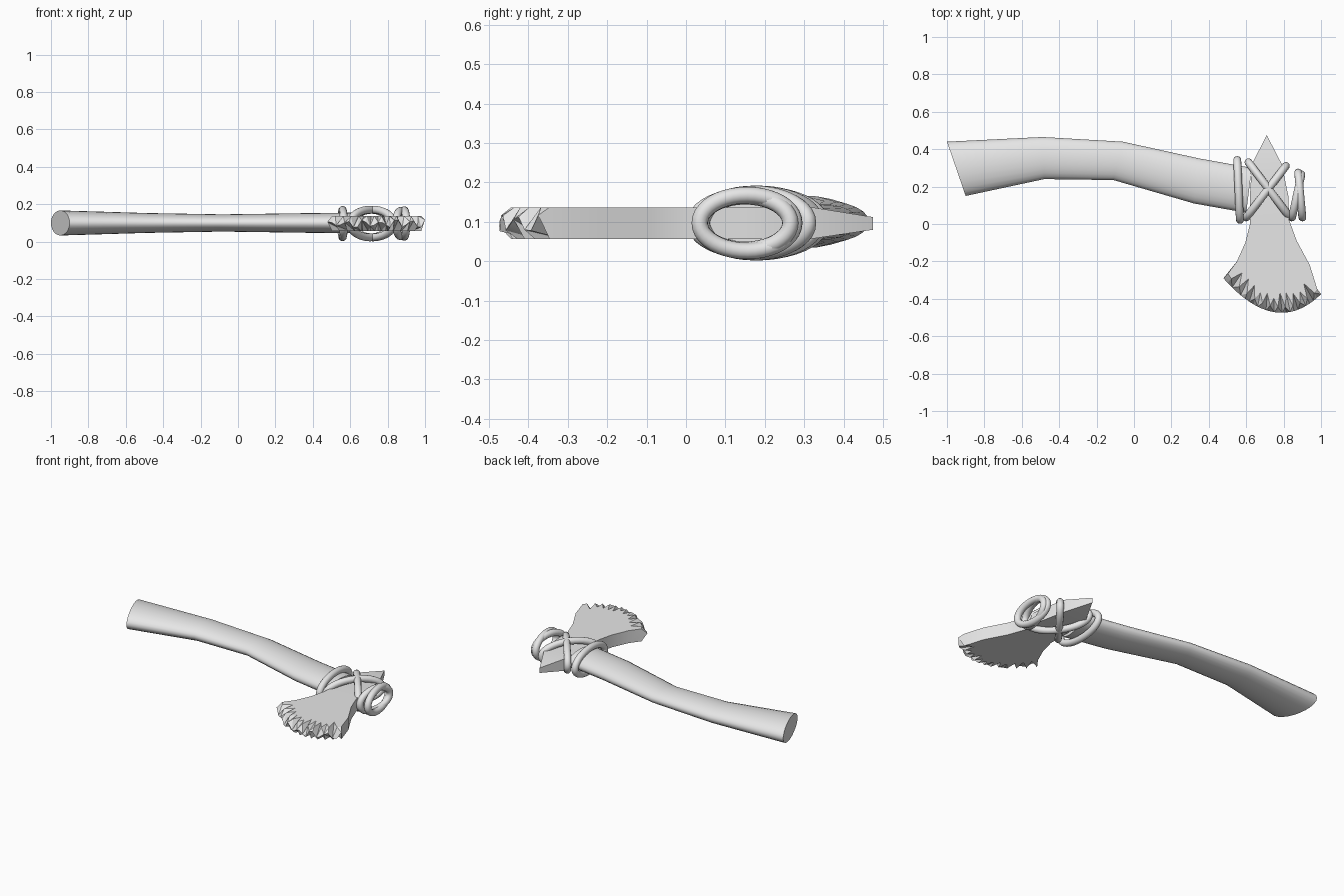
import bpy, bmesh, math, random
from mathutils import Vector

random.seed(4)
cube = bpy.data.objects.get("Cube")
if cube:
    bpy.data.objects.remove(cube, do_unlink=True)

grey = bpy.data.materials.new("plain_grey")
grey.use_nodes = True
grey.diffuse_color = (0.8, 0.8, 0.8, 1)
grey.node_tree.nodes["Principled BSDF"].inputs["Base Color"].default_value = (0.8, 0.8, 0.8, 1)
MID = 0.097


def add(name, bm, angle):
    bmesh.ops.recalc_face_normals(bm, faces=bm.faces)
    mesh = bpy.data.meshes.new(name)
    bm.to_mesh(mesh)
    bm.free()
    mesh.materials.append(grey)
    obj = bpy.data.objects.new(name, mesh)
    bpy.context.collection.objects.link(obj)
    bpy.ops.object.select_all(action="DESELECT")
    obj.select_set(True)
    bpy.context.view_layer.objects.active = obj
    bpy.ops.object.shade_smooth_by_angle(angle=math.radians(angle))
    return obj


# Handle: oval sections, each given by its back point, front point and half height
def handle():
    sections = [((-1.0, 0.44), (-0.9, 0.15), 0.067),
                ((-0.49, 0.465), (-0.48, 0.24), 0.053),
                ((-0.06, 0.44), (-0.11, 0.235), 0.046),
                ((0.35, 0.35), (0.32, 0.11), 0.052),
                ((0.63, 0.30), (0.6, 0.06), 0.055)]
    bm = bmesh.new()
    sides, rings = 24, []
    for back, front, height in sections:
        b, f = Vector((*back, 0)), Vector((*front, 0))
        ring = []
        for i in range(sides):
            a = math.tau * i / sides
            p = (b + f) / 2 + (b - f) / 2 * math.cos(a)
            ring.append(bm.verts.new((p.x, p.y, 0.1 + height * math.sin(a))))
        rings.append(ring)
    for r, s in zip(rings, rings[1:]):
        for i in range(sides):
            j = (i + 1) % sides
            bm.faces.new((r[i], r[j], s[j], s[i]))
    bm.faces.new(rings[0])
    bm.faces.new(rings[-1])
    add("handle", bm, 40)


# Stone blade: flat slab with a pointed butt and a chipped, bevelled edge
def blade():
    left = [(0.63, 0.32), (0.62, 0.15), (0.62, 0.0), (0.595, -0.1), (0.55, -0.2)]
    right = [(0.79, 0.32), (0.825, 0.15), (0.83, 0.02), (0.87, -0.09), (0.94, -0.22)]
    p0, p1, p2 = Vector((0.478, -0.29)), Vector((0.76, -0.61)), Vector((1.0, -0.375))
    hub, count = Vector((0.74, -0.02)), 24
    bm = bmesh.new()

    def layer(z, tip_z, phase):
        l = [bm.verts.new((x, y, z)) for x, y in left]
        r = [bm.verts.new((x, y, z)) for x, y in right]
        tip = bm.verts.new((0.71, 0.475, tip_z))
        inner = []
        for i in range(count + 1):
            depth = 0.03 if (i + phase) % 2 else random.uniform(0.07, 0.11)
            if i in (0, count):
                depth = 0.035
            p = edge_points[i] + (hub - edge_points[i]).normalized() * depth
            inner.append(bm.verts.new((p.x, p.y, z)))
        bm.faces.new([tip, r[0], l[0]])
        bm.faces.new(l + inner + r[::-1])
        return l, r, tip, inner

    edge_points = []
    for i in range(count + 1):
        t = i / count
        edge_points.append(p0 * (1 - t) ** 2 + p1 * 2 * t * (1 - t) + p2 * t * t)
    edge = [bm.verts.new((p.x, p.y, MID + random.uniform(0.004, 0.022) * (-1) ** (i // 2)))
            for i, p in enumerate(edge_points)]
    tl, tr, tt, ti = layer(0.137, 0.112, 0)
    bl, br, bt, bi = layer(0.057, 0.08, 1)

    # Side walls and butt
    for top, low in ((tl, bl), (tr, br)):
        for i in range(len(top) - 1):
            bm.faces.new((top[i], top[i + 1], low[i + 1], low[i]))
        bm.faces.new((top[0], tt, bt, low[0]))
    for k, top, low in ((0, tl, bl), (-1, tr, br)):
        bm.faces.new((top[-1], ti[k], edge[k], bi[k], low[-1]))

    # Chipped bevels above and below the edge
    for inner in (ti, bi):
        for i in range(count):
            a, b, c, d = inner[i], inner[i + 1], edge[i + 1], edge[i]
            if i % 2:
                bm.faces.new((a, b, c))
                bm.faces.new((a, c, d))
            else:
                bm.faces.new((a, b, d))
                bm.faces.new((b, c, d))
    add("stone_blade", bm, 18)


# Rope loop: round tube swept along an upright oval between two plan points
def rope(name, back, front, height):
    b, f = Vector((*back, MID)), Vector((*front, MID))
    centre, half = (b + f) / 2, (b - f) / 2
    up = Vector((0, 0, height))
    across = half.normalized().cross(Vector((0, 0, 1)))
    bm = bmesh.new()
    steps, sides, radius, rings = 40, 12, 0.021, []
    for i in range(steps):
        a = math.tau * i / steps
        p = centre + half * math.cos(a) + up * math.sin(a)
        tangent = (up * math.cos(a) - half * math.sin(a)).normalized()
        out = tangent.cross(across)
        rings.append([bm.verts.new(p + radius * (across * math.cos(math.tau * k / sides)
                                                 + out * math.sin(math.tau * k / sides)))
                      for k in range(sides)])
    for i in range(steps):
        r, s = rings[i], rings[(i + 1) % steps]
        for k in range(sides):
            n = (k + 1) % sides
            bm.faces.new((r[k], r[n], s[n], s[k]))
    add(name, bm, 60)


handle()
blade()
rope("handle_rope", (0.552, 0.342), (0.566, 0.022), 0.073)
rope("cross_rope_a", (0.612, 0.33), (0.83, 0.04), 0.074)
rope("cross_rope_b", (0.812, 0.31), (0.6, 0.035), 0.074)
rope("end_rope_a", (0.878, 0.275), (0.9, 0.035), 0.071)
rope("end_rope_b", (0.895, 0.265), (0.845, 0.035), 0.068)
